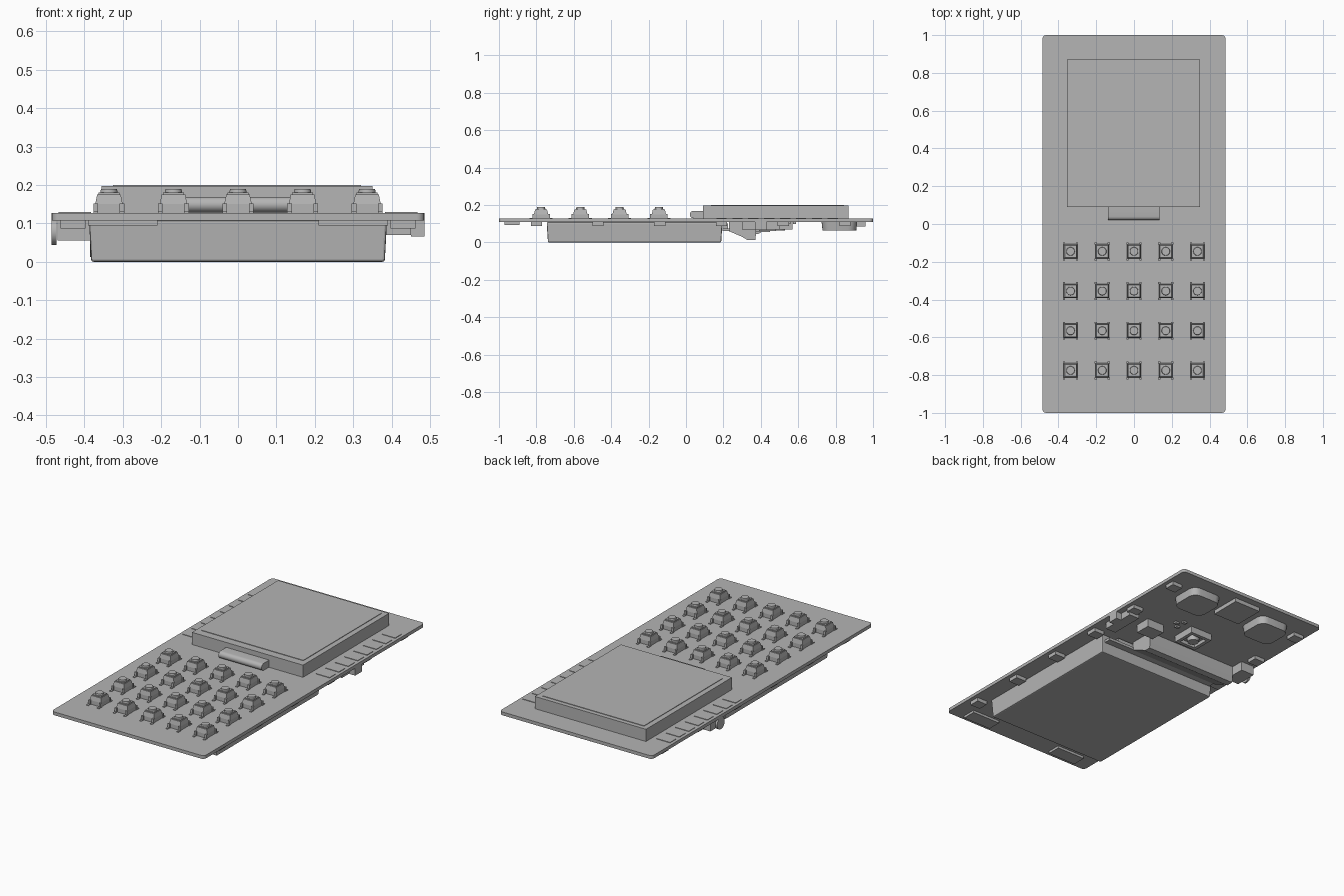
import bpy, bmesh, math
from mathutils import Matrix, Vector

cube = bpy.data.objects.get("Cube")
if cube:
    bpy.data.objects.remove(cube, do_unlink=True)

grey = bpy.data.materials.new("plain grey")
grey.use_nodes = True
grey.diffuse_color = (0.46, 0.46, 0.46, 1)
grey.node_tree.nodes["Principled BSDF"].inputs["Base Color"].default_value = grey.diffuse_color

TOP, UNDER = 0.127, 0.108     # board faces


def finish(name, bm, smooth=False):
    bmesh.ops.recalc_face_normals(bm, faces=bm.faces)
    mesh = bpy.data.meshes.new(name)
    bm.to_mesh(mesh)
    bm.free()
    mesh.materials.append(grey)
    obj = bpy.data.objects.new(name, mesh)
    bpy.context.collection.objects.link(obj)
    if smooth:
        bpy.ops.object.select_all(action='DESELECT')
        bpy.context.view_layer.objects.active = obj
        obj.select_set(True)
        bpy.ops.object.shade_smooth_by_angle(angle=math.radians(35))
    return obj


def add_box(bm, x, y, z, round_corners=0.0, taper_top=1.0, taper_bottom=1.0):
    """Box between (low, high) pairs, with optional rounded uprights and taper."""
    lo, hi = Vector((x[0], y[0], z[0])), Vector((x[1], y[1], z[1]))
    mid, size = (lo + hi) / 2, hi - lo
    verts = bmesh.ops.create_cube(bm, size=1)["verts"]
    for v in verts:
        k = taper_top if v.co.z > 0 else taper_bottom
        v.co = mid + Vector((v.co.x * size.x * k, v.co.y * size.y * k, v.co.z * size.z))
    if round_corners:
        edges = {e for v in verts for e in v.link_edges
                 if abs(e.verts[0].co.z - e.verts[1].co.z) > size.z / 2}
        bmesh.ops.bevel(bm, geom=list(edges), offset=round_corners, segments=5,
                        profile=0.5, affect='EDGES')


def box(name, x, y, z, **options):
    bm = bmesh.new()
    add_box(bm, x, y, z, **options)
    return finish(name, bm, smooth="round_corners" in options)


def around(c, size):
    return (c - size / 2, c + size / 2)


def add_cylinder(bm, centre, r1, r2, depth, axis='Z', segments=32):
    turn = Matrix.Rotation(math.pi / 2, 4, 'Y') if axis == 'X' else Matrix()
    bmesh.ops.create_cone(bm, cap_ends=True, segments=segments, radius1=r1, radius2=r2,
                          depth=depth, matrix=Matrix.Translation(centre) @ turn)


def prism(name, x, profile, smooth=False):
    """Extrude a (y, z) profile along x."""
    bm = bmesh.new()
    face = bm.faces.new([bm.verts.new((x[0], y, z)) for y, z in profile])
    new = bmesh.ops.extrude_face_region(bm, geom=[face])["geom"]
    bmesh.ops.translate(bm, vec=(x[1] - x[0], 0, 0),
                        verts=[g for g in new if isinstance(g, bmesh.types.BMVert)])
    return finish(name, bm, smooth)


# Circuit board
box("circuit_board", (-0.485, 0.485), (-1, 1), (UNDER, TOP), round_corners=0.02)

# Display module with a slightly raised glass panel
box("display_body", (-0.355, 0.35), (0.09, 0.87), (TOP, 0.197))
box("display_glass", (-0.325, 0.32), (0.135, 0.845), (0.197, 0.2))

# Folded display ribbon with a rounded front
fold = [(0.04 + 0.02 * math.cos(a), 0.149 + 0.02 * math.sin(a))
        for a in [math.radians(90 + 22.5 * i) for i in range(9)]]
prism("display_ribbon", (-0.138, 0.135), fold + [(0.1, 0.129), (0.1, 0.169)], True)

# Contact pads beside the display
for side, sx in (("left", 1), ("right", -1)):
    bm = bmesh.new()
    for i in range(8):
        add_box(bm, around(sx * 0.425, 0.085), around(0.19 + i * 0.085, 0.055),
                (TOP, TOP + 0.003))
    finish(f"{side}_contact_pads", bm)

# Push button, shared by the whole keypad
bm = bmesh.new()
add_box(bm, (-0.036, 0.036), (-0.038, 0.038), (TOP, 0.15))
add_box(bm, (-0.036, 0.036), (-0.038, 0.038), (0.15, 0.175), taper_top=0.85)
add_box(bm, (-0.027, 0.027), (-0.027, 0.027), (0.175, 0.18))
add_cylinder(bm, (0, 0, 0.183), 0.023, 0.021, 0.012)
for sx in (-1, 1):
    for sy in (-1, 1):
        # bent metal leg: upright and foot
        add_box(bm, around(sx * 0.034, 0.012), around(sy * 0.042, 0.01), (TOP, 0.152))
        add_box(bm, around(sx * 0.034, 0.012), around(sy * 0.052, 0.02), (TOP, 0.131))
button = finish("push_button", bm, True)
mesh = button.data
bpy.data.objects.remove(button)
for row in range(4):
    for col in range(5):
        key = bpy.data.objects.new(f"push_button_row{row + 1}_{col + 1}", mesh)
        key.location = ((col - 2) * 0.168, -0.145 - row * 0.21, 0)
        bpy.context.collection.objects.link(key)

# Battery with tapered edges, and its folded seal
battery = box("battery", (-0.388, 0.388), (-0.745, 0.195), (0, UNDER), taper_bottom=0.985)
soft = battery.modifiers.new("soft_edges", 'BEVEL')
soft.width, soft.segments = 0.006, 2
box("battery_seal", (-0.37, 0.37), (0.195, 0.235), (0.06, 0.075))
box("battery_circuit", (-0.25, 0.3), (0.195, 0.225), (0.075, 0.1))

# Slanted bar beyond the battery
prism("slanted_bar", (-0.385, 0.2),
      [(0.23, UNDER), (0.23, 0.06), (0.3, 0.03), (0.33, 0.012),
       (0.37, 0.012), (0.375, 0.05), (0.375, UNDER)])

# Side wheel and slide switch
box("wheel_housing", (-0.47, -0.385), (0.32, 0.45), (0.055, UNDER))
bm = bmesh.new()
add_cylinder(bm, (-0.479, 0.376, 0.078), 0.034, 0.034, 0.012, 'X')
finish("side_wheel", bm, True)
box("slide_switch", (0.385, 0.45), (0.3, 0.5), (0.07, UNDER))
box("slide_switch_lever", (0.45, 0.485), (0.37, 0.43), (0.066, UNDER))

# Small lights along both edges of the underside
for side, sx in (("left", 1), ("right", -1)):
    for i in range(6):
        box(f"{side}_edge_light_{i + 1}", around(sx * 0.43, 0.065),
            around(0.85 - i * 0.33, 0.06), (0.087, UNDER))
    # Rounded modules and low connectors in mirrored pairs
    box(f"{side}_round_module", around(sx * 0.24, 0.2), around(0.82, 0.19),
        (0.065, UNDER), round_corners=0.045, taper_bottom=0.95)
    box(f"{side}_low_connector", around(sx * 0.3, 0.18), (-0.97, -0.89), (0.094, UNDER))

# Cable port, connector block and recessed joystick socket
box("cable_port", around(0, 0.17), (0.78, 0.96), (0.085, UNDER))
box("connector_block", around(0.25, 0.11), (0.39, 0.48), (0.06, UNDER))
bm = bmesh.new()
for s in (-1, 1):
    add_box(bm, around(s * 0.06, 0.02), around(0.5, 0.14), (0.07, UNDER))
    add_box(bm, (-0.05, 0.05), around(0.5 + s * 0.06, 0.02), (0.07, UNDER))
add_box(bm, (-0.05, 0.05), (0.45, 0.55), (0.09, UNDER))
add_cylinder(bm, (0, 0.5, 0.078), 0.03, 0.035, 0.026)
finish("recessed_socket", bm, True)
for i, (x, y) in enumerate([(0.13, 0.52), (0.13, 0.58), (0.16, 0.55)]):
    box(f"small_chip_{i + 1}", around(x, 0.025), around(y, 0.018), (0.098, UNDER))
